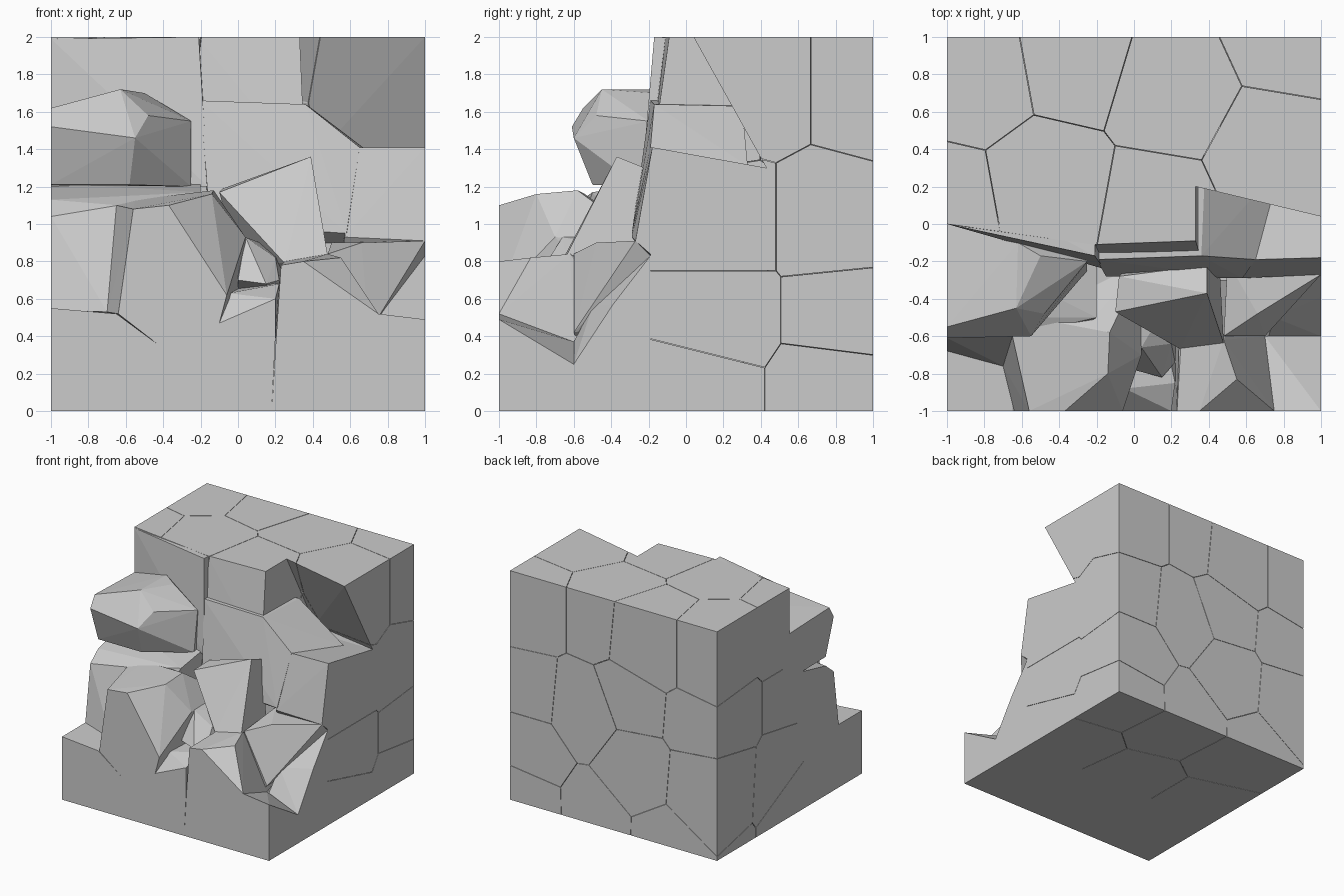
import bpy, bmesh
from mathutils import Vector


def hull_mesh(points):
    """Convex flat-faced solid around a few points."""
    bm = bmesh.new()
    for p in points:
        bm.verts.new(p)
    res = bmesh.ops.convex_hull(bm, input=bm.verts)
    junk = {g for g in res["geom_interior"] + res["geom_unused"] if isinstance(g, bmesh.types.BMVert)}
    bmesh.ops.delete(bm, geom=list(junk), context='VERTS')
    bmesh.ops.dissolve_limit(bm, angle_limit=0.02, verts=bm.verts, edges=bm.edges)
    bmesh.ops.recalc_face_normals(bm, faces=bm.faces)
    return bm


def add_object(name, bm):
    me = bpy.data.meshes.new(name)
    bm.to_mesh(me)
    bm.free()
    ob = bpy.data.objects.new(name, me)
    bpy.context.collection.objects.link(ob)


def stone(name, points):
    add_object(name, hull_mesh(points))


def fracture(name, points, seeds, gap=0.0015):
    """Split a convex solid into cells, one around each seed."""
    for i, s in enumerate(seeds):
        pts = [Vector(p) for p in points]
        for t in seeds:
            if t is s:
                continue
            n = (t - s).normalized()
            bm = hull_mesh(pts)
            bmesh.ops.bisect_plane(bm, geom=bm.verts[:] + bm.edges[:] + bm.faces[:],
                                   plane_co=(s + t) / 2 - n * gap, plane_no=n, clear_outer=True)
            pts = [v.co.copy() for v in bm.verts]
            bm.free()
            if len(pts) < 4:
                break
        if len(pts) >= 4:
            bm = hull_mesh(pts)
            if len(bm.faces) >= 4:
                add_object(f"{name}_{i}", bm)
            else:
                bm.free()


def slab(front, y_back, y_front=-1):
    """Outline in x, z pushed from the front face to y_back."""
    return [(x, y, z) for x, z in front for y in (y_front, y_back)]


# Cracked back mass
seeds = [Vector(p) for p in (
    (-.85, .75, 1.7), (-.3, .85, 1.7), (-.45, .2, 1.75), (-1, .1, 1.7), (.2, .7, 1.75),
    (.85, 1, 1.75), (.75, .4, 1.75), (.1, .1, 1.7),
    (-.75, .7, 1.1), (-.15, .8, 1.15), (.3, .9, .95), (.8, .8, 1.0), (.75, .2, 1.0),
    (-.7, .1, 1.1), (0, .2, 1.0),
    (-.8, .8, .55), (-.2, .9, .6), (.75, .2, .5), (.8, .85, .5), (-.75, .2, .5),
    (-.5, .7, .1), (.2, .75, .12), (.85, .8, .1), (.75, .1, .1), (0, 0, .1), (-.7, 0, .1))]
fracture("lower_back_rock", [(x, y, z) for x in (-1, 1) for y in (-.19, 1) for z in (0, 1.3)], seeds)
fracture("upper_left_rock", [
    (-1, 0, 2), (-.22, -.11, 2), (.33, -.09, 2), (.33, 1, 2), (-1, 1, 2),
    (-1, 0, 1.3), (-.2, -.2, 1.3), (.36, -.19, 1.3), (.36, 1, 1.3), (-1, 1, 1.3)], seeds)
fracture("overhanging_right_rock", [
    (.33, .2, 2), (1, .04, 2), (1, 1, 2), (.33, 1, 2),
    (.36, .55, 1.3), (1, .43, 1.3), (1, 1, 1.3), (.36, 1, 1.3)], seeds)

# Exposed wall above the ledges
stone("left_wall", [
    (-1, 0, 1.99), (-.36, -.09, 2), (-.21, -.17, 2), (-.2, .1, 1.99), (-.22, -.15, 1.95),
    (-.16, -.24, 1.2), (-1, 0, 1.2), (-.2, .2, 1.2), (-.24, -.17, 1.6)])
stone("centre_wall", [
    (.36, -.17, 1.64), (.38, .3, 1.63), (.8, .33, 1.31), (.65, -.19, 1.41), (-.2, -.19, 1.66),
    (-.2, .2, 1.66), (-.15, -.28, 1.0), (.58, -.29, .95), (-.15, 0, .8), (.6, 0, .8)])
stone("right_wall", [
    (.65, -.19, 1.41), (1, -.18, 1.41), (1, -.27, .91), (.57, -.29, .93), (.55, -.2, .8),
    (1, -.18, .83), (1, .43, 1.3), (.6, .43, 1.3), (1, .4, .8), (.6, .4, .8)])

# Boulder jutting out at upper left
stone("jutting_boulder", [
    (-1, .1, 1.6), (-1, -.55, 1.62), (-1, -.61, 1.52), (-1, -.5, 1.21), (-.63, -.45, 1.72),
    (-.62, -.1, 1.72), (-.5, -.17, 1.7), (-.55, -.6, 1.46), (-.48, -.48, 1.58),
    (-.25, -.2, 1.55), (-.25, -.25, 1.2), (-.58, -.5, 1.21), (-1, .1, 1.2), (-.25, .1, 1.2)])

# Ledge below the boulder
stone("left_ledge", [
    (-1, -.61, 1.04), (-.64, -.6, 1.1), (-.7, -.76, .53), (-1, -.68, .54), (-1, -.5, 1.13),
    (-.6, -.45, 1.16), (-.2, -.17, 1.22), (-1, -.1, 1.22), (-1, -.1, .5), (-.3, -.1, .5),
    (-.2, -.5, 1.17), (-.5, -.7, .53)])

# Front left boulder
stone("front_left_boulder", [
    (-.56, -1, 1.08), (-.37, -1, 1.1), (-.06, -1, .62), (-.1, -1, .47), (-.42, -1, .35),
    (-.64, -1, .52), (-.65, -.6, 1.1), (-.7, -.76, .53), (-.25, -.54, 1.16), (-.55, -.5, 1.13),
    (-.14, -.8, 1.16), (-.13, -.58, 1.18), (.04, -.7, .93), (-.6, -.2, .4), (.05, -.2, .9),
    (.05, -.2, .4)])

# Leaning centre slab
stone("leaning_slab", [
    (.39, -.37, 1.36), (.39, -.22, 1.3), (-.1, -.47, 1.17), (-.08, -.28, 1.19),
    (.48, -.64, .83), (.25, -.67, .79), (.46, -.27, .85), (0, -.2, .8), (.25, -.3, .6)])

# Small rubble in the gap
stone("rubble_low", [
    (-.1, -1, .47), (.2, -1, .39), (.2, -1, .6), (.05, -1, .5), (-.05, -.88, .63),
    (.22, -.85, .68), (.1, -.3, .7), (-.1, -.3, .4), (.25, -.3, .4)])
stone("rubble_high", [
    (0, -.78, .7), (.15, -.82, .68), (.22, -.74, .7), (.04, -.66, .93), (.2, -.64, .82),
    (-.02, -.3, .95), (.25, -.3, .85), (0, -.3, .5), (.25, -.3, .5)])

# Front right boulders
stone("front_right_boulder", [
    (.23, -1, .78), (.35, -1, .8), (.75, -1, .52), (.57, -1, .3), (.2, -1, .33),
    (.55, -.83, .82), (.48, -.62, .84), (.25, -.66, .8), (.73, -.93, .5), (.7, -.6, .37),
    (.2, -.3, .35), (.6, -.3, .35), (.25, -.3, .8)])
stone("right_boulder", [
    (.48, -.6, .84), (.66, -.48, .9), (1, -.27, .91), (.5, -.2, .9), (1, -.19, .83),
    (.7, -.6, .42), (.78, -.42, .62), (.55, -.55, .3), (.8, -.19, .5), (.5, -.19, .4)])
stone("right_low_boulder", [
    (1, -.39, .57), (1, -.41, .42), (.72, -.6, .37), (.75, -.5, .56), (1, -.19, .83),
    (.75, -.19, .8), (1, -.6, .25), (1, -.19, .2), (.7, -.19, .2), (.7, -.6, .25)])

# Foundation blocks along the front
stone("left_base", slab([(-1, 0), (-1, .55), (-.65, .52), (-.42, .35), (-.41, 0)], -.19))
stone("middle_base", slab([(-.41, 0), (-.42, .35), (-.1, .47), (.2, .39), (.18, 0)], -.19))
stone("right_base", slab([(.18, 0), (.2, .33), (.57, .3), (.66, 0)], -.19))
stone("corner_base", [
    (.66, -1, 0), (.57, -1, .3), (.75, -1, .52), (1, -1, .49), (1, -1, 0),
    (1, -.6, .25), (.7, -.6, .37), (.6, -.6, .3), (.66, -.6, 0), (1, -.6, 0)])
stone("side_base", [(x, y, z) for x in (.66, 1) for y in (-.6, -.19) for z in (0, .25)])
